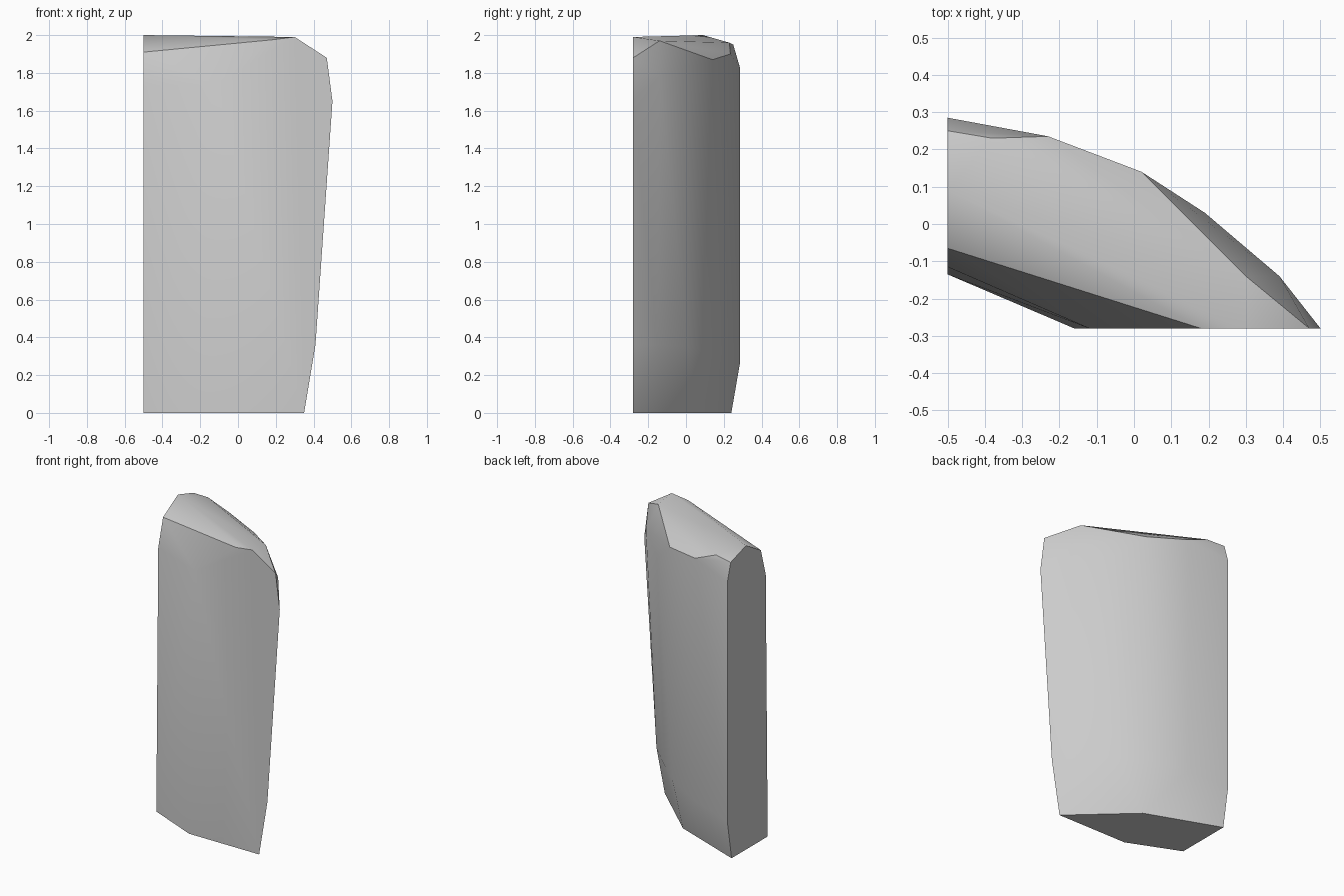
import bpy
import bmesh
import math

cube = bpy.data.objects.get("Cube")
if cube:
    bpy.data.objects.remove(cube, do_unlink=True)

BACK, FRONT, SIDE = 0.285, -0.28, -0.5

# Plain grey stone
grey = bpy.data.materials.new("stone_grey")
grey.use_nodes = True
color = (0.6, 0.6, 0.6, 1)
grey.diffuse_color = color
grey.node_tree.nodes["Principled BSDF"].inputs["Base Color"].default_value = color

# Tapered foot outline
foot = [(SIDE, 0.24, 0), (-0.02, 0.06, 0), (0.35, FRONT, 0),
        (-0.16, FRONT, 0), (SIDE, -0.135, 0)]

# Lower shoulder, where the foot meets the body
lower = [(SIDE, BACK, 0.26), (-0.23, 0.23, 0.3), (0.01, 0.125, 0.33),
         (0.15, 0.01, 0.35), (0.32, -0.15, 0.36), (0.41, FRONT, 0.36)]

# Upper shoulder along the curved back and flat front
upper = [(SIDE, BACK, 1.83), (-0.23, 0.235, 1.9), (0.02, 0.14, 1.87),
         (0.19, 0.03, 1.72), (0.39, -0.14, 1.78), (0.5, FRONT, 1.65),
         (-0.12, FRONT, 1.74), (SIDE, -0.115, 1.73)]

# Chipped crown
crown = [(SIDE, 0.25, 1.95), (-0.38, 0.23, 1.96), (0.3, -0.14, 1.97),
         (0.47, FRONT, 1.88), (0.3, FRONT, 1.99), (0.18, FRONT, 1.975),
         (SIDE, 0.09, 2.0), (SIDE, -0.065, 1.91)]

# Wrap the outlines into one faceted slab
bm = bmesh.new()
for point in foot + lower + upper + crown:
    bm.verts.new(point)
hull = bmesh.ops.convex_hull(bm, input=bm.verts)
bmesh.ops.delete(bm, geom=[v for v in bm.verts if not v.link_faces], context="VERTS")
bmesh.ops.dissolve_limit(bm, angle_limit=math.radians(0.5), verts=bm.verts, edges=bm.edges)
bmesh.ops.recalc_face_normals(bm, faces=bm.faces)

mesh = bpy.data.meshes.new("stone_slab")
bm.to_mesh(mesh)
bm.free()
mesh.materials.append(grey)
slab = bpy.data.objects.new("stone_slab", mesh)
bpy.context.collection.objects.link(slab)

# Soft curved sides, crisp corners
bpy.ops.object.select_all(action="DESELECT")
slab.select_set(True)
bpy.context.view_layer.objects.active = slab
bpy.ops.object.shade_smooth_by_angle(angle=math.radians(32))
